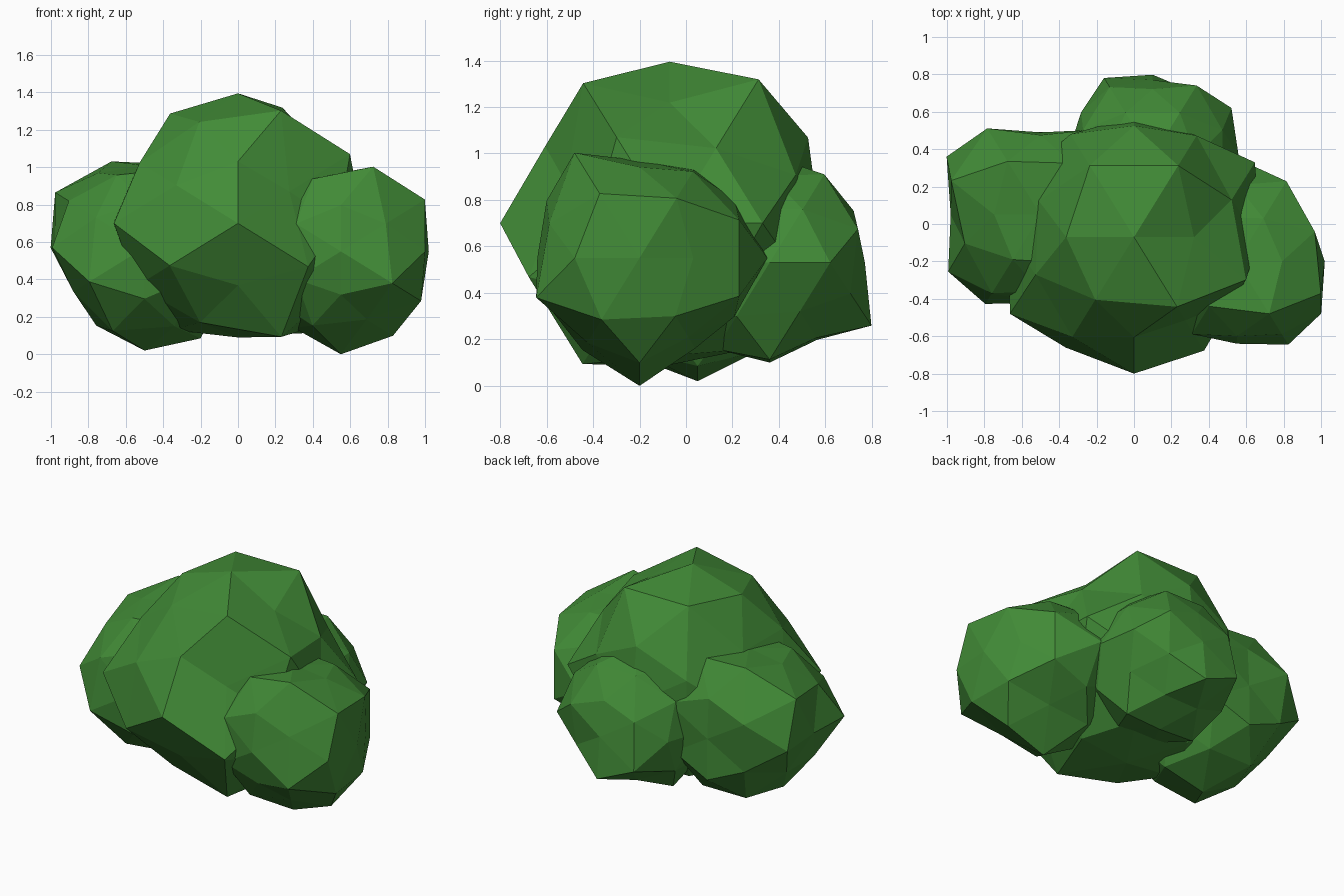
import bpy, bmesh
from itertools import product
from mathutils import Vector

if "Cube" in bpy.data.objects:
    bpy.data.objects.remove(bpy.data.objects["Cube"])

# The 42 directions of a once-subdivided icosahedron: corners A-C, edge middles P-R and X-Z
BASE = {
    "A": (.526, 0, .851), "B": (0, .851, .526), "C": (.851, .526, 0),
    "P": (.309, .5, .809), "Q": (.809, .309, .5), "R": (.5, .809, .309),
    "X": (1, 0, 0), "Y": (0, 1, 0), "Z": (0, 0, 1),
}
DIRS = {}
for letter, v in BASE.items():
    for s in product((1, -1), repeat=3):
        signs = "".join("0" if c == 0 else "+" if k > 0 else "-" for c, k in zip(v, s))
        DIRS[letter + signs] = Vector([c * k for c, k in zip(v, s)]).normalized()

green = bpy.data.materials.new("leaf_green")
green.diffuse_color = (0.054, 0.26, 0.038, 1)
green.use_nodes = True
green.node_tree.nodes["Principled BSDF"].inputs["Base Color"].default_value = green.diffuse_color


def clump(name, centre, radius, bumps):
    """Faceted ball; bumps lists directions with their own radius."""
    own = {}
    for item in bumps.split():
        key, r = item.split("=")
        own[key] = float(r)
    bm = bmesh.new()
    verts = {k: bm.verts.new(d) for k, d in DIRS.items()}
    bmesh.ops.convex_hull(bm, input=list(bm.verts))
    for k, vert in verts.items():
        vert.co = Vector(centre) + DIRS[k] * own.get(k, radius)
    bmesh.ops.recalc_face_normals(bm, faces=bm.faces)
    me = bpy.data.meshes.new(name)
    bm.to_mesh(me)
    bm.free()
    me.materials.append(green)
    bpy.context.collection.objects.link(bpy.data.objects.new(name, me))


# Large middle clump
clump("main_clump", (0, -.07, .7), .67,
      "Z00+=.695 Y0-0=.73 Y0+0=.645 C--0=.78 C++0=.76 C+-0=.63 Q+++=.645 Q+-+=.74 Q--+=.65 Q-++=.63 "
      "B0++=.70 B0-+=.63 P+-+=.745 P--+=.67 P+++=.765 P-++=.765 R+++=.67 R-++=.68 R+-+=.55 R--+=.66 "
      "A-0+=.69 A+0+=.61 R---=.73 R+--=.75 P+--=.75 P---=.655 B0--=.63 Z00-=.61")

# Right clump
clump("right_clump", (.55, -.2, .55), .48,
      "Z00-=.55 A+0-=.53 C+-0=.53 R+--=.55 Q+--=.53 Q++-=.50 R++-=.53 P+-+=.56 Q+-+=.555 "
      "Q+++=.515 R+++=.53 P--+=.48 Y0-0=.44 B0--=.44 B0++=.48 P+++=.46 Y0+0=.55 X+00=.47 C++0=.44 "
      "Z00+=.42 A+0+=.46 P++-=.42 P+--=.45 R---=.48 P---=.49 R+-+=.48 B0-+=.47")

# Left clump
clump("left_clump", (-.5, .05, .57), .52,
      "Z00-=.55 C-+0=.59 C--0=.58 Q-++=.59 R---=.59 R-++=.57 A-0-=.49 Q--+=.50 Q---=.47 "
      "Q-+-=.47 P-++=.57 A-0+=.47 A+0-=.57 P---=.55 Y0-0=.47 X-00=.48 Y0+0=.44 Z00+=.44 "
      "P--+=.48 B0-+=.48 B0++=.50 P+++=.55 R+++=.56")

# Back clump
clump("back_clump", (.1, .36, .53), .46,
      "Z00-=.43 B0+-=.515 B0++=.425 C++0=.495 R+++=.47 R++-=.43 P+++=.47 P-++=.47 A+0+=.44 "
      "R-++=.46 R-+-=.52 X+00=.46 C-+0=.45 Y0+0=.41 P++-=.40 P-+-=.41 Q++-=.42 A+0-=.49 A-0-=.49")
